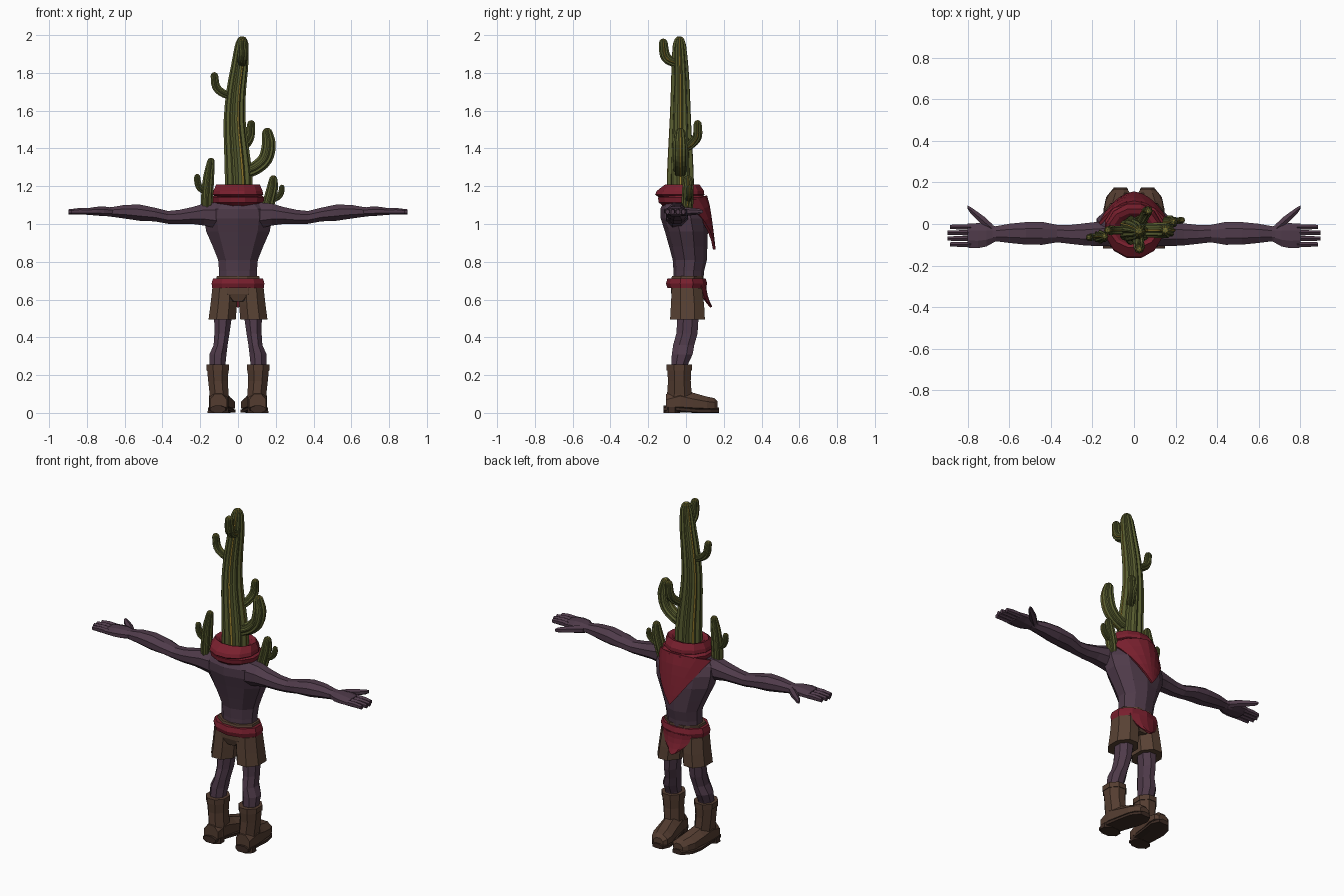
import bpy, bmesh, math
from mathutils import Vector


def mat(name, r, g, b):
    m = bpy.data.materials.new(name)
    m.diffuse_color = (r, g, b, 1)
    return m


SKIN = mat("dusky purple", .078, .043, .068)
RED = mat("scarf red", .19, .014, .027)
SHORTS = mat("shorts brown", .098, .054, .034)
BOOT = mat("boot brown", .088, .046, .030)
SOLE = mat("sole brown", .045, .024, .017)
GREEN = mat("cactus green", .100, .112, .030)
SPINE = mat("spine yellow", .34, .23, .03)


def finish(name, bm, mats, mirror=False):
    bmesh.ops.recalc_face_normals(bm, faces=bm.faces[:])
    me = bpy.data.meshes.new(name)
    bm.to_mesh(me)
    bm.free()
    for m in mats:
        me.materials.append(m)
    ob = bpy.data.objects.new(name, me)
    bpy.context.collection.objects.link(ob)
    if mirror:
        ob.modifiers.new("mirror", 'MIRROR').use_mirror_merge = False
    return ob


def skin_rings(bm, rings, mark=None):
    """Bridge rings of points into a closed solid; mark(k) gives a material index."""
    vs = [[bm.verts.new(p) for p in r] for r in rings]
    n = len(vs[0])
    for i in range(len(vs) - 1):
        for k in range(n):
            f = bm.faces.new((vs[i][k], vs[i][(k + 1) % n], vs[i + 1][(k + 1) % n], vs[i + 1][k]))
            if mark:
                f.material_index = mark(i, k)
    bm.faces.new(vs[0][::-1])
    bm.faces.new(vs[-1])


def loft(name, secs, m, axis='z', n=8, mirror=False, floor=None):
    """Sections (x, y, z, half size a, half size b) stacked along an axis."""
    rings = []
    for x, y, z, a, b in secs:
        ring = []
        for k in range(n):
            t = 2 * math.pi * (k + .5) / n
            u, v = a * math.cos(t) / math.cos(math.pi / n), b * math.sin(t) / math.cos(math.pi / n)
            p = {'z': (x + u, y + v, z), 'x': (x, y + u, z + v), 'y': (x + u, y, z + v)}[axis]
            ring.append(p if floor is None else (p[0], p[1], max(p[2], floor)))
        rings.append(ring)
    bm = bmesh.new()
    skin_rings(bm, rings)
    return finish(name, bm, [m], mirror)


def cactus(name, pts, ribs=8, steps=3):
    """Ribbed stem through points (x, y, z, radius), rounded at the tip."""
    P = [Vector(p) for p in pts]
    P = [2 * P[0] - P[1]] + P + [2 * P[-1] - P[-2]]
    path = []
    for i in range(1, len(P) - 2):
        a, b, c, d = P[i - 1:i + 3]
        for s in range(steps):
            t = s / steps
            path.append(.5 * (2 * b + (c - a) * t + (2 * a - 5 * b + 4 * c - d) * t * t
                              + (3 * b - a - 3 * c + d) * t ** 3))
    path.append(P[-2])
    # dome on the tip
    end, r = path[-1], path[-1][3]
    way = (end.xyz - path[-2].xyz).normalized()
    for h, s in ((.45, .85), (.8, .5), (.92, .15)):
        q = end.xyz + way * r * h
        path.append(Vector((*q, r * s)))
    rings = []
    for i, p in enumerate(path):
        t = path[min(i + 1, len(path) - 1)].xyz - path[max(i - 1, 0)].xyz
        q = Vector((0, 0, 1)).rotation_difference(t.normalized())
        ring = []
        for k in range(ribs):
            for off, s in ((-.12, 1), (.12, 1), (.5, .82)):
                w = 2 * math.pi * (k + off) / ribs
                ring.append(p.xyz + q @ Vector((math.cos(w), math.sin(w), 0)) * p[3] * s)
        rings.append(ring)
    last = len(path) - 3
    bm = bmesh.new()
    skin_rings(bm, rings, lambda i, k: int(k % 3 == 0 and (k % 4 == 0 or i >= last)))
    return finish(name, bm, [GREEN, SPINE])


def cloth(name, fn, nu, nv, thick):
    """Sheet from fn(u in -1..1, v in 0..1)."""
    bm = bmesh.new()
    g = [[bm.verts.new(fn(2 * i / nu - 1, j / nv)) for i in range(nu + 1)] for j in range(nv + 1)]
    for j in range(nv):
        for i in range(nu):
            bm.faces.new((g[j][i], g[j][i + 1], g[j + 1][i + 1], g[j + 1][i]))
    ob = finish(name, bm, [RED])
    s = ob.modifiers.new("thickness", 'SOLIDIFY')
    s.thickness, s.offset = thick, 0
    return ob


# Boots: shaft, cuff, foot, sole and heel (toes point to +y, slightly inward)
loft("boot_shaft", [(.1, -.04, .03, .05, .065), (.1, -.035, .1, .05, .065), (.106, -.035, .17, .052, .06),
                    (.107, -.036, .235, .057, .064)], BOOT, mirror=True)
loft("boot_cuff", [(.107, -.036, .225, .06, .067), (.107, -.036, .255, .06, .067)], BOOT, mirror=True)
loft("boot_foot", [(.104, -.105, .05, .045, .05), (.1, -.03, .06, .054, .07), (.09, .04, .05, .056, .056),
                   (.076, .11, .042, .06, .044), (.068, .15, .04, .05, .038), (.065, .168, .035, .03, .025)],
     BOOT, 'y', mirror=True, floor=.015)
loft("boot_sole", [(.107, -.118, .02, .042, .018), (.1, -.04, .02, .054, .018), (.085, .07, .01, .062, .018),
                   (.074, .13, .01, .06, .018), (.065, .175, .01, .032, .018)],
     SOLE, 'y', mirror=True, floor=0)
loft("boot_heel", [(.105, -.075, 0, .057, .043), (.105, -.075, .03, .052, .04)], SOLE, mirror=True)

# Legs
loft("leg", [(.105, -.035, .22, .04, .042), (.108, -.033, .26, .042, .045), (.106, -.02, .31, .045, .055),
             (.092, -.012, .36, .037, .056), (.085, .005, .42, .04, .056), (.08, .01, .5, .046, .056),
             (.078, .01, .58, .05, .06)], SKIN, mirror=True)

# Shorts, waistband, sash and its hanging flap
loft("shorts_leg", [(.084, .008, .495, .072, .092), (.076, .008, .57, .07, .088), (.07, .005, .66, .066, .08)],
     SHORTS, mirror=True)
loft("shorts_hips", [(0, .005, .59, .05, .07), (0, .005, .63, .135, .083), (0, .005, .70, .118, .085),
                     (0, .008, .725, .112, .082)], SHORTS)
loft("sash", [(0, .003, .66, .136, .096), (0, .003, .685, .14, .104), (0, .003, .712, .132, .096)], RED, n=10)
cloth("sash_flap", lambda u, v: (u * (.095 - .03 * v - .03 * v ** 4),
                                 .102 + .032 * v ** 2 - .025 * u * u,
                                 .675 - .115 * v + .025 * u * u * v), 4, 4, .012)

# Torso, widening to the chest
loft("torso", [(0, .012, .69, .1, .075), (0, .015, .75, .1, .077), (0, .02, .81, .105, .086),
               (0, .012, .88, .133, .096), (0, .002, .96, .168, .108), (0, -.012, 1.03, .18, .116),
               (0, -.025, 1.08, .17, .105), (0, -.03, 1.125, .11, .08)], SKIN, n=10)

# Arms, palms, fingers and thumbs
loft("arm", [(.1, -.045, 1.045, .06, .07), (.18, -.048, 1.05, .058, .058), (.24, -.05, 1.045, .053, .045),
             (.31, -.05, 1.037, .045, .038), (.37, -.046, 1.035, .042, .034), (.44, -.045, 1.05, .055, .036),
             (.52, -.045, 1.06, .054, .043), (.6, -.045, 1.065, .046, .036), (.665, -.047, 1.064, .036, .026),
             (.69, -.047, 1.064, .036, .024)], SKIN, 'x', mirror=True)
loft("palm", [(.665, -.047, 1.064, .036, .022), (.71, -.053, 1.067, .055, .026), (.75, -.056, 1.068, .06, .023),
              (.8, -.056, 1.066, .058, .017)], SKIN, 'x', n=8, mirror=True)
for i, tip in enumerate((.885, .898, .898, .885)):
    y = -.014 - .028 * i
    loft(f"finger_{i + 1}", [(.785, y, 1.066, .0125, .015), (.84, y, 1.067, .012, .015), (tip, y, 1.064, .01, .012)],
         SKIN, 'x', n=6, mirror=True)
loft("thumb", [(.68, -.025, 1.063, .022, .018), (.715, .005, 1.066, .026, .019), (.755, .04, 1.066, .02, .016),
               (.79, .07, 1.066, .014, .013), (.802, .082, 1.066, .007, .008)], SKIN, 'x', n=6, mirror=True)

# Neck scarf folds and the bandana point on the chest
loft("scarf_lower_fold", [(0, -.02, 1.085, .085, .09), (0, -.02, 1.115, .135, .125), (0, -.02, 1.14, .14, .128),
                          (0, -.025, 1.16, .115, .105)], RED, n=12)
loft("scarf_upper_fold", [(0, -.03, 1.135, .11, .105), (0, -.033, 1.155, .134, .13), (0, -.03, 1.175, .13, .125),
                          (0, -.02, 1.208, .116, .092), (0, -.025, 1.2, .095, .075), (0, -.03, 1.165, .06, .055)],
     RED, n=12)
cloth("bandana", lambda u, v: (u * .165 * (1 - v) ** .9, .105 + .045 * v ** .7 - .105 * (u * (1 - v)) ** 2,
                               1.15 - .285 * v - .035 * u * u * (1 - v)), 6, 5, .014)

# Cactus head: trunk and branches
cactus("cactus_trunk", [(.003, -.03, 1.1, .074), (.003, -.03, 1.25, .073), (-.008, -.03, 1.4, .066),
                        (-.018, -.03, 1.55, .058), (-.01, -.03, 1.7, .052), (.008, -.032, 1.83, .046),
                        (.02, -.035, 1.94, .037), (.022, -.035, 1.966, .03)], 10, 2)
cactus("branch_big", [(.02, -.03, 1.27, .034), (.09, -.03, 1.295, .036), (.145, -.03, 1.345, .038),
                      (.163, -.03, 1.42, .037), (.155, -.03, 1.483, .028)])
cactus("branch_middle", [(.02, -.01, 1.4, .022), (.045, .03, 1.425, .024), (.063, .06, 1.465, .025),
                         (.07, .062, 1.53, .021)])
cactus("branch_upper", [(-.02, -.03, 1.675, .02), (-.075, -.03, 1.69, .021), (-.115, -.03, 1.725, .022),
                        (-.125, -.03, 1.785, .02)])
cactus("branch_top", [(.02, -.035, 1.85, .024), (.022, -.085, 1.865, .026), (.025, -.112, 1.895, .027),
                      (.025, -.12, 1.96, .023)])

# Small cacti on the shoulders
cactus("left_shoulder_cactus", [(-.165, -.06, 1.05, .03), (-.163, -.062, 1.15, .032), (-.155, -.062, 1.25, .029),
                                (-.143, -.06, 1.332, .02)])
cactus("left_shoulder_branch", [(-.165, -.06, 1.17, .016), (-.2, -.063, 1.188, .017), (-.213, -.065, 1.22, .018),
                                (-.216, -.065, 1.25, .016)])
cactus("right_shoulder_cactus", [(.15, .0, 1.05, .03), (.165, .008, 1.12, .032), (.182, .01, 1.19, .03),
                                 (.187, .01, 1.237, .022)])
cactus("right_shoulder_branch", [(.17, .01, 1.125, .015), (.208, .015, 1.14, .016), (.228, .018, 1.165, .016),
                                 (.232, .018, 1.195, .014)])
